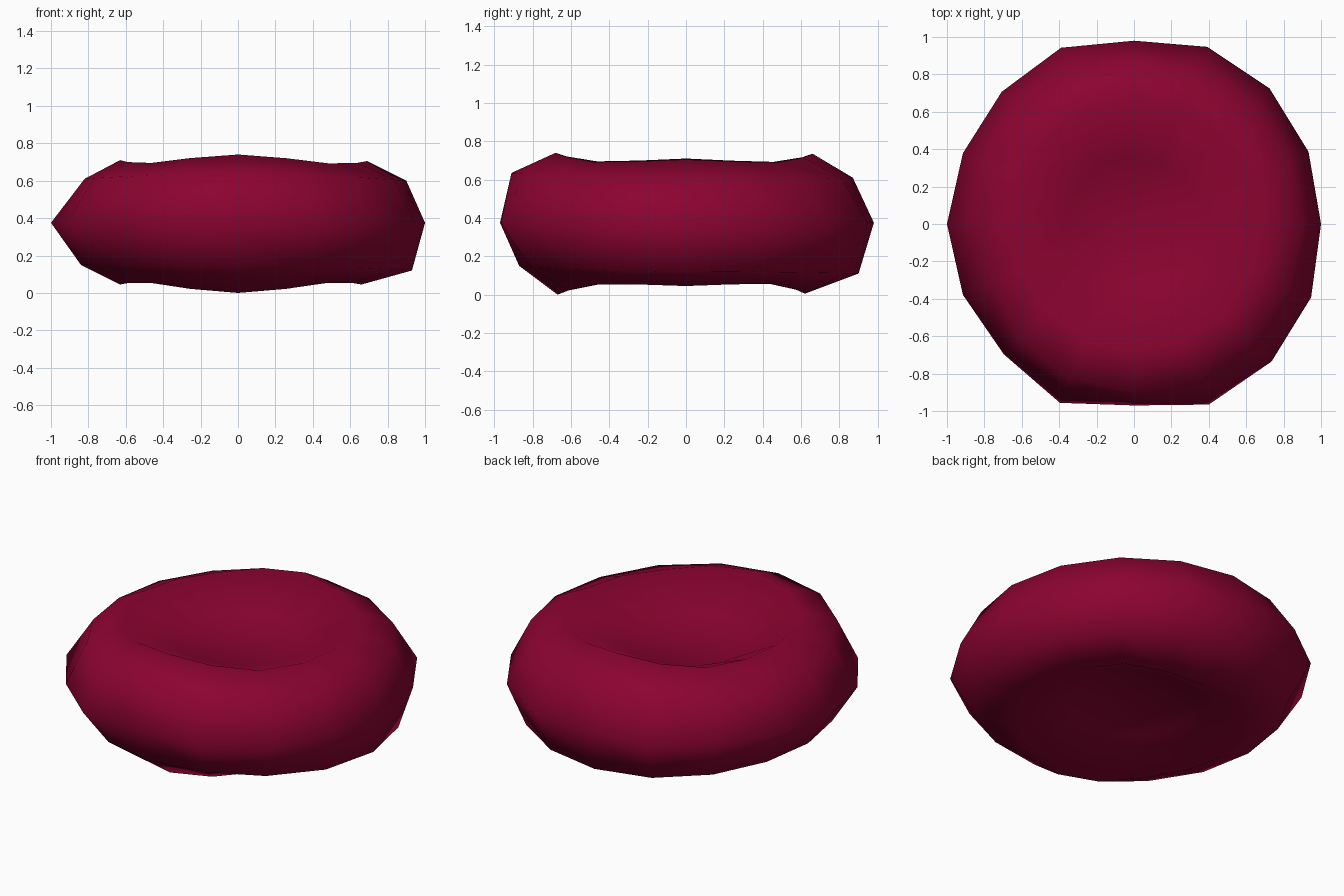
import bpy, bmesh
from math import sin, cos, pi

if "Cube" in bpy.data.objects:
    bpy.data.objects.remove(bpy.data.objects["Cube"])

SEG = 16
MID = 0.375

# Outline radius for each of the 16 directions, counter-clockwise from +x
RIM = [1.0, 1.01, 1.025, 1.025, 0.98, 1.02, 1.0, 0.99,
       1.0, 0.99, 0.985, 1.035, 0.97, 1.045, 1.04, 1.025]

# Rings as (radius, height) at right, back, left, front; last value is the diagonal sag
TOP_SLOPE = ([(0.36, 0.57), (0.36, 0.575), (0.36, 0.57), (0.36, 0.575)], 0.0)
TOP_CREST = ([(0.69, 0.705), (0.66, 0.735), (0.63, 0.71), (0.68, 0.74)], 0.03)
TOP_SHOULDER = ([(0.90, 0.60), (0.87, 0.61), (0.82, 0.61), (0.91, 0.635)], 0.0)
LOW_SHOULDER = ([(0.93, 0.12), (0.90, 0.11), (0.84, 0.15), (0.87, 0.15)], 0.0)
LOW_CREST = ([(0.66, 0.045), (0.62, 0.005), (0.63, 0.045), (0.67, 0.0)], -0.03)
LOW_SLOPE = ([(0.36, 0.17), (0.36, 0.165), (0.36, 0.17), (0.36, 0.165)], 0.0)


def ring(bm, spec):
    """Closed ring blended between its four compass profiles."""
    sides, sag = spec
    verts = []
    for i in range(SEG):
        a = 2 * pi * i / SEG
        w = [max(0, cos(a - k * pi / 2)) ** 2 for k in range(4)]
        r = sum(wk * s[0] for wk, s in zip(w, sides))
        z = sum(wk * s[1] for wk, s in zip(w, sides)) - sag * sin(2 * a) ** 2
        verts.append(bm.verts.new((r * cos(a), r * sin(a), z)))
    return verts


bm = bmesh.new()
rim = [bm.verts.new((r * cos(2 * pi * i / SEG), r * sin(2 * pi * i / SEG), MID))
       for i, r in enumerate(RIM)]
rings = [ring(bm, s) for s in (TOP_SLOPE, TOP_CREST, TOP_SHOULDER)]
rings.append(rim)
rings += [ring(bm, s) for s in (LOW_SHOULDER, LOW_CREST, LOW_SLOPE)]

# Skin between rings, then close the dimples
for a, b in zip(rings, rings[1:]):
    for i in range(SEG):
        j = (i + 1) % SEG
        bm.faces.new((a[i], b[i], b[j], a[j]))
for loop, z in ((rings[0], 0.55), (rings[-1], 0.19)):
    c = bm.verts.new((0, 0, z))
    for i in range(SEG):
        bm.faces.new((loop[i], loop[(i + 1) % SEG], c))
bmesh.ops.recalc_face_normals(bm, faces=bm.faces[:])
for f in bm.faces:
    f.smooth = True

mesh = bpy.data.meshes.new("dimpled_disc")
bm.to_mesh(mesh)
bm.free()
disc = bpy.data.objects.new("dimpled_disc", mesh)
bpy.context.collection.objects.link(disc)

mat = bpy.data.materials.new("crimson")
mat.diffuse_color = (0.26, 0.001, 0.03, 1)
mat.use_nodes = True
mat.node_tree.nodes["Principled BSDF"].inputs["Base Color"].default_value = mat.diffuse_color
mesh.materials.append(mat)
